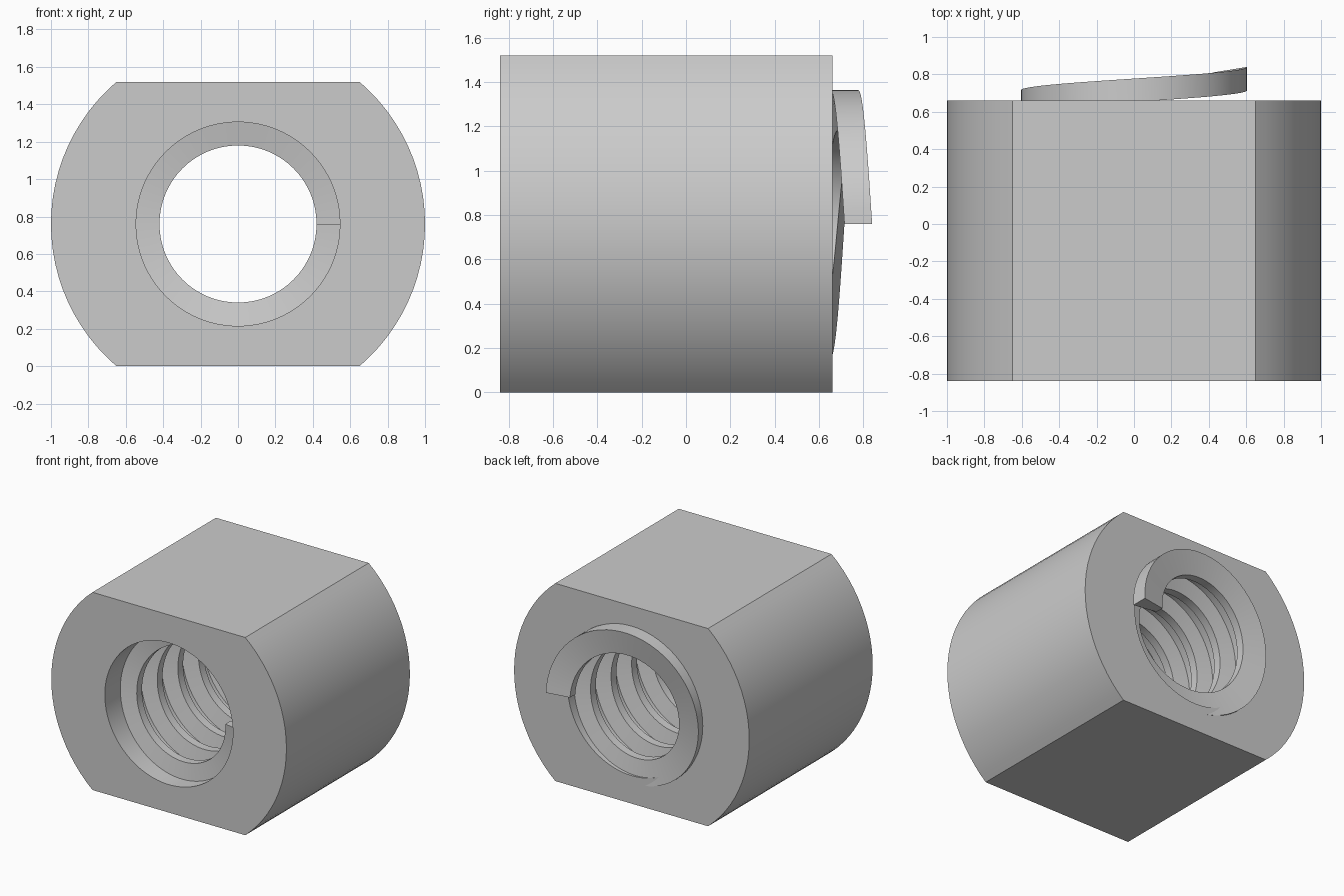
import bpy, bmesh
from math import sin, cos, asin, pi, tau, radians

if "Cube" in bpy.data.objects:
    bpy.data.objects.remove(bpy.data.objects["Cube"])

MID_Z = 0.76                      # height of the bore axis
FRONT, BACK = -0.84, 0.66         # body end faces
BORE = 0.545
PITCH, TURNS, STEPS = 0.25, 6, 64


def polar(r, a, y):
    return (r * cos(a), y, MID_Z + r * sin(a))


def finish(name, bm):
    bmesh.ops.recalc_face_normals(bm, faces=bm.faces)
    mesh = bpy.data.meshes.new(name)
    bm.to_mesh(mesh)
    bm.free()
    obj = bpy.data.objects.new(name, mesh)
    bpy.context.collection.objects.link(obj)
    bpy.ops.object.select_all(action='DESELECT')
    obj.select_set(True)
    bpy.context.view_layer.objects.active = obj
    bpy.ops.object.shade_smooth_by_angle(angle=radians(30))
    return obj


def bridge(bm, a, b, closed=True):
    n = len(a)
    for i in range(n if closed else n - 1):
        j = (i + 1) % n
        bm.faces.new((a[i], a[j], b[j], b[i]))


# Nut body: round bar with flats above and below, and a plain bore
corner = asin(MID_Z)
stops = [-corner, corner, pi - corner, pi + corner, tau - corner]
angles = [s + (e - s) * i / 24 for s, e in zip(stops, stops[1:]) for i in range(24)]


def outline(a):
    return min(1.0, MID_Z / max(abs(sin(a)), 1e-6))


bm = bmesh.new()
rings = [[bm.verts.new(polar(r(a), a, y)) for a in angles]
         for r, y in ((outline, FRONT), (outline, BACK),
                      (lambda a: BORE, BACK), (lambda a: BORE, FRONT))]
for k in range(4):
    bridge(bm, rings[k], rings[(k + 1) % 4])
finish("nut_body", bm)

# Thread coil: trapezoid section swept along a helix, running out of the back
section = [(0.605, -0.0625), (0.605, 0.0625), (0.42, 0.032), (0.42, -0.032)]
END_Y = 0.7775
bm = bmesh.new()
loops = []
for i in range(TURNS * STEPS + 1):
    t = i / STEPS
    loops.append([bm.verts.new(polar(r, t * tau, END_Y - t * PITCH + dy))
                  for r, dy in section])
for a, b in zip(loops, loops[1:]):
    bridge(bm, a, b)
bm.faces.new(loops[0])
bm.faces.new(loops[-1])
finish("thread_coil", bm)
